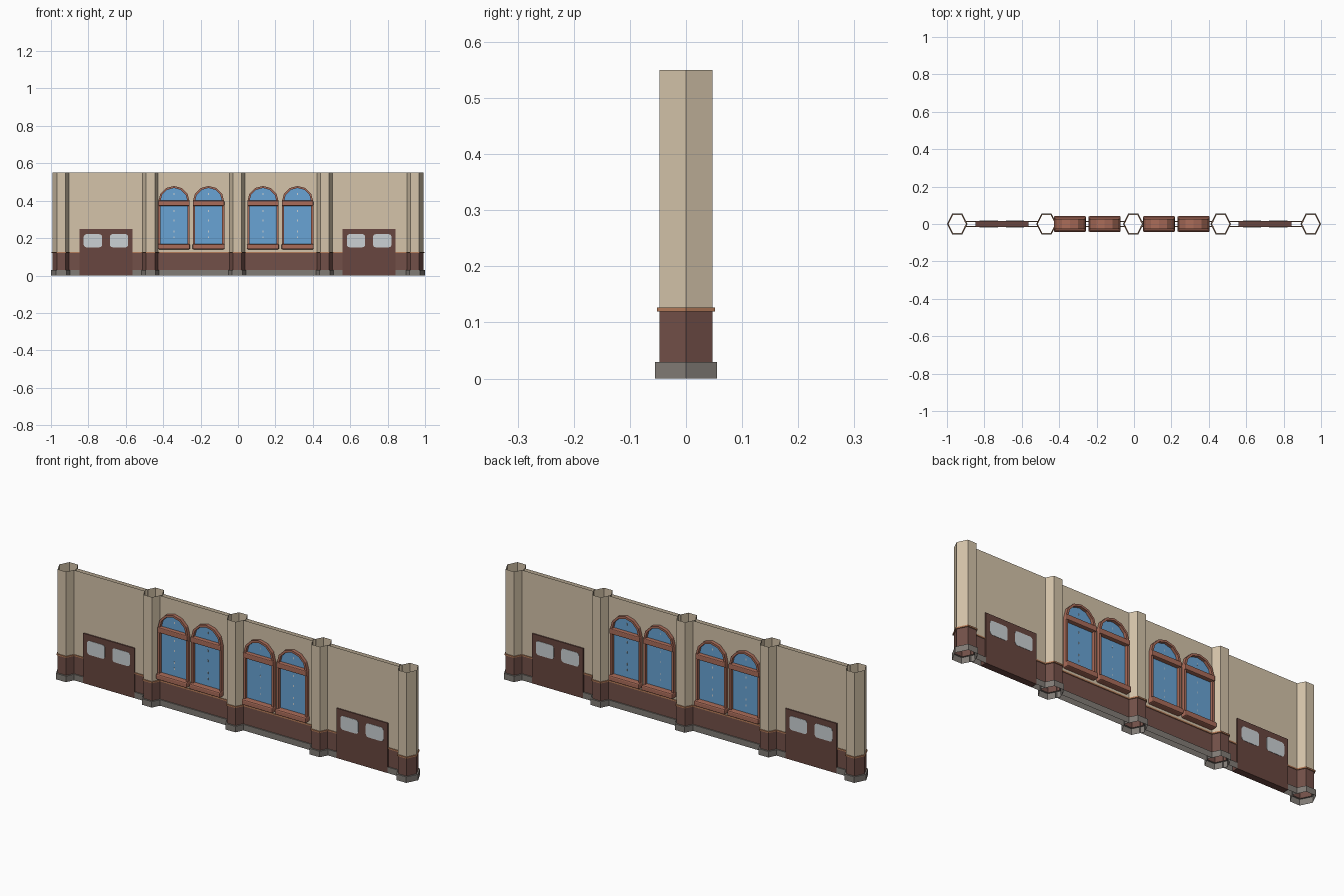
import bpy, bmesh, math

cube = bpy.data.objects.get("Cube")
if cube:
    bpy.data.objects.remove(cube, do_unlink=True)


def material(name, r, g, b):
    m = bpy.data.materials.new(name)
    m.use_nodes = True
    m.diffuse_color = (r, g, b, 1)
    m.node_tree.nodes["Principled BSDF"].inputs["Base Color"].default_value = (r, g, b, 1)
    return m


PLASTER = material("beige plaster", 0.66, 0.55, 0.40)
PANEL = material("brown panelling", 0.17, 0.08, 0.065)
TRIM = material("orange trim", 0.46, 0.20, 0.10)
STONE = material("grey stone", 0.22, 0.20, 0.18)
FRAME = material("red brown frame", 0.40, 0.15, 0.10)
GLASS = material("blue glass", 0.14, 0.37, 0.66)
DOOR = material("dark brown door", 0.14, 0.062, 0.05)
PANE = material("pale pane", 0.60, 0.64, 0.66)


def finish(name, bm, mats):
    me = bpy.data.meshes.new(name)
    bmesh.ops.recalc_face_normals(bm, faces=bm.faces)
    bm.to_mesh(me)
    bm.free()
    for m in mats:
        me.materials.append(m)
    ob = bpy.data.objects.new(name, me)
    bpy.context.collection.objects.link(ob)
    return ob


def prism(name, outline, depth, mat):
    """Extrude an x-z outline symmetrically through the wall."""
    bm = bmesh.new()
    face = bm.faces.new([bm.verts.new((x, -depth, z)) for x, z in outline])
    new = bmesh.ops.extrude_face_region(bm, geom=[face])["geom"]
    for v in new:
        if isinstance(v, bmesh.types.BMVert):
            v.co.y = depth
    return finish(name, bm, [mat])


def block(name, x, width, z0, z1, depth, mat, bevel=0):
    a, b = x - width / 2, x + width / 2
    ob = prism(name, [(a, z0), (b, z0), (b, z1), (a, z1)], depth, mat)
    if bevel:
        mod = ob.modifiers.new("bevel", "BEVEL")
        mod.width, mod.segments = bevel, 2
    return ob


def rounded(x, z, w, h, r, steps=4):
    pts = []
    for i, (sx, sz) in enumerate([(1, 1), (-1, 1), (-1, -1), (1, -1)]):
        for k in range(steps + 1):
            a = math.pi / 2 * (i + k / steps)
            pts.append((x + sx * (w / 2 - r) + r * math.cos(a),
                        z + sz * (h / 2 - r) + r * math.sin(a)))
    return pts


# Moulding profile: outward offset, height, surface leading up to that height
LAYERS = [STONE, PANEL, TRIM, PLASTER]
PROFILE = [(0.008, 0, 0), (0.008, 0.03, 0), (0, 0.03, 0), (0, 0.12, 1),
           (0.005, 0.12, 2), (0.005, 0.127, 2), (0, 0.127, 2), (0, 0.55, 3)]


def loft(name, outline_at, sides):
    """Sweep the moulding profile upward; sides lists the outline edges to skin."""
    bm = bmesh.new()
    rings = [[bm.verts.new((x, y, z)) for x, y in outline_at(off)] for off, z, _ in PROFILE]
    for low, high, (_, _, layer) in zip(rings, rings[1:], PROFILE[1:]):
        for i in sides:
            j = (i + 1) % len(low)
            bm.faces.new([low[i], low[j], high[j], high[i]]).material_index = layer
    return finish(name, bm, LAYERS)


# Hollow six-sided pillars
pillars = [-0.945, -0.468, -0.004, 0.464, 0.945]
for i, c in enumerate(pillars):
    def hexagon(off, c=c):
        w, d = 0.047 + off, 0.047 + off
        return [(c + w, 0), (c + w / 2, d), (c - w / 2, d),
                (c - w, 0), (c - w / 2, -d), (c + w / 2, -d)]
    loft(f"pillar_{i + 1}", hexagon, range(6))

# Thin double-sided wall bays between pillars
for i, (a, b) in enumerate(zip(pillars, pillars[1:])):
    def strip(off, a=a + 0.04, b=b - 0.04):
        d = 0.011 + off * 0.7
        return [(a, -d), (b, -d), (b, d), (a, d)]
    loft(f"wall_bay_{i + 1}", strip, (0, 2))

# Doors with two rounded panes
for side, x in (("right", -0.706), ("left", 0.701)):
    block(f"{side}_door", x, 0.284, 0, 0.25, 0.017, DOOR)
    for k, s in enumerate((-1, 1)):
        prism(f"{side}_door_pane_{k + 1}", rounded(x + s * 0.07, 0.186, 0.098, 0.07, 0.014),
              0.0185, PANE)


def arch(x, r, spring, base, steps=6):
    pts = [(x + r, base)]
    pts += [(x + r * math.cos(math.pi * k / steps), spring + r * math.sin(math.pi * k / steps))
            for k in range(steps + 1)]
    return pts + [(x - r, base)]


def arched_frame(name, x, r, thick, spring, base, depth):
    bm = bmesh.new()
    loops = []
    for outer, inner in zip(arch(x, r, spring, base), arch(x, r - thick, spring, base)):
        loops.append([bm.verts.new((p[0], y, p[1])) for p, y in
                      ((outer, -depth), (outer, depth), (inner, depth), (inner, -depth))])
    for p, q in zip(loops, loops[1:]):
        for i in range(4):
            j = (i + 1) % 4
            bm.faces.new([p[i], p[j], q[j], q[i]])
    bm.faces.new(loops[0])
    bm.faces.new(loops[-1])
    return finish(name, bm, [FRAME])


# Arched windows in pairs
SPRING, BASE, RADIUS = 0.395, 0.15, 0.084
n = 0
for pair in (-0.25, 0.226):
    for s in (-1, 1):
        n += 1
        x = pair + s * 0.0925
        prism(f"window_glass_{n}", arch(x, RADIUS - 0.003, SPRING, BASE), 0.0135, GLASS)
        arched_frame(f"window_frame_{n}", x, RADIUS, 0.011, SPRING, BASE, 0.028)
        block(f"window_transom_{n}", x, RADIUS * 2, 0.373, 0.4, 0.034, FRAME, 0.004)
        block(f"window_sill_{n}", x, RADIUS * 2 + 0.004, 0.14, 0.168, 0.042, FRAME, 0.006)
        # Small pale glints down the middle of the glass
        for k, z in enumerate((0.2, 0.23, 0.29, 0.34, 0.43)):
            block(f"window_glint_{n}_{k + 1}", x, 0.004, z, z + 0.01, 0.014, PANE)
